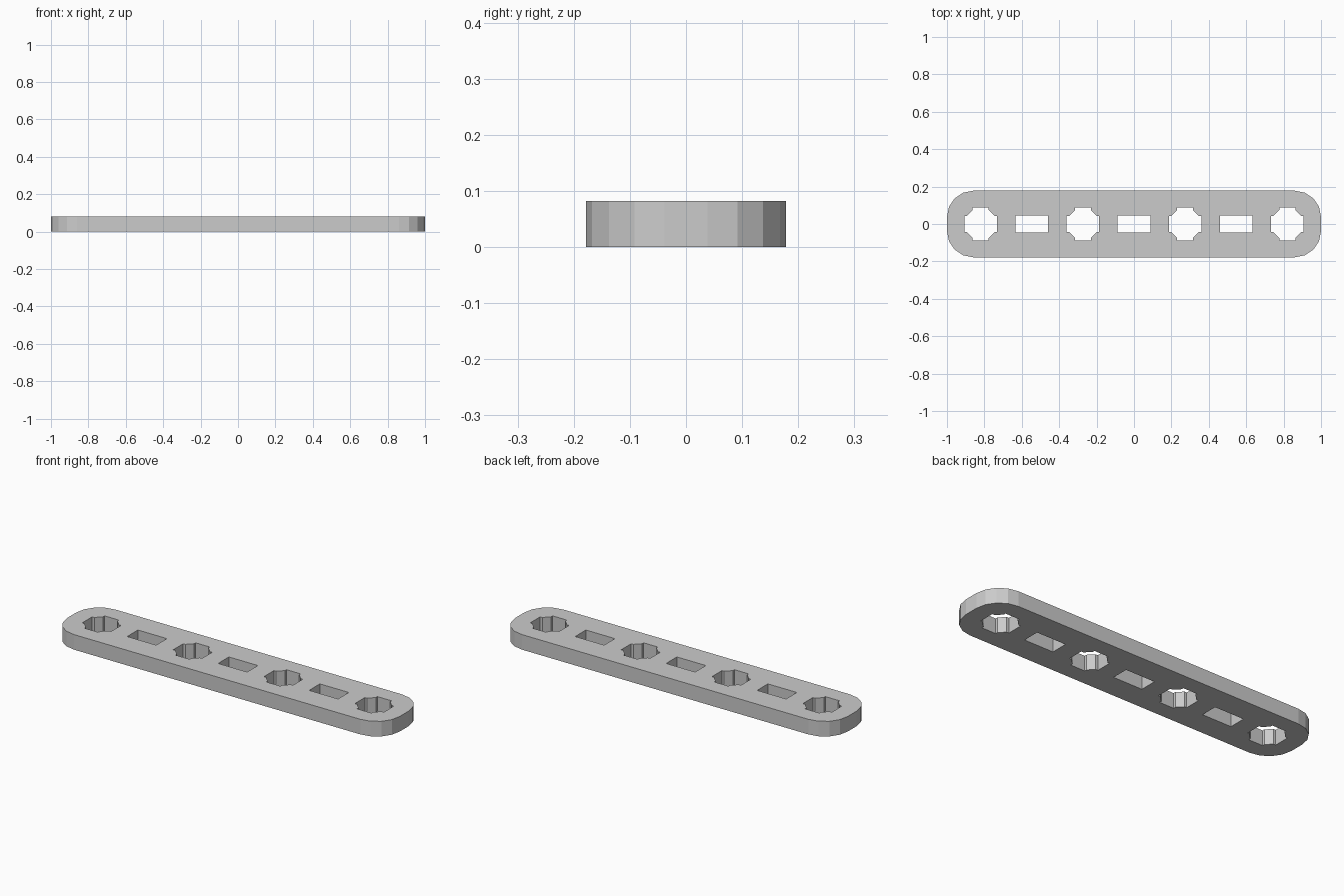
import bpy, bmesh
from math import sin, cos, pi

if "Cube" in bpy.data.objects:
    bpy.data.objects.remove(bpy.data.objects["Cube"])

HALF_LEN, HALF_WID, HEIGHT, RADIUS = 1.0, 0.178, 0.082, 0.14


def mirrored(quadrant):
    """Full outline from the points of the +x +y quadrant, counter-clockwise."""
    rev = quadrant[::-1]
    return (quadrant + [(-x, y) for x, y in rev]
            + [(-x, -y) for x, y in quadrant] + [(x, -y) for x, y in rev])


def shifted(outline, cx):
    return [(x + cx, y) for x, y in outline]


# Plate outline with four-sided rounded corners
corner = [(HALF_LEN - RADIUS + RADIUS * cos(i * pi / 8),
           HALF_WID - RADIUS + RADIUS * sin(i * pi / 8)) for i in range(5)]
loops = [mirrored(corner)]

# Notched octagonal holes
notched = mirrored([(0.087, 0.043), (0.074, 0.043), (0.043, 0.074), (0.043, 0.087)])
loops += [shifted(notched, x) for x in (-0.82, -0.273, 0.273, 0.82)]

# Rectangular slots between them
slot = mirrored([(0.087, 0.046)])
loops += [shifted(slot, x) for x in (-0.547, 0, 0.547)]

# Fill the outline with its holes, then extrude upward
bm = bmesh.new()
edges = []
for loop in loops:
    vs = [bm.verts.new((x, y, 0)) for x, y in loop]
    edges += [bm.edges.new((a, b)) for a, b in zip(vs, vs[1:] + vs[:1])]
bmesh.ops.triangle_fill(bm, use_beauty=True, use_dissolve=False, edges=edges,
                        normal=(0, 0, 1))
ext = bmesh.ops.extrude_face_region(bm, geom=bm.faces[:], use_keep_orig=True)
top = [g for g in ext["geom"] if isinstance(g, bmesh.types.BMVert)]
bmesh.ops.translate(bm, verts=top, vec=(0, 0, HEIGHT))
bmesh.ops.recalc_face_normals(bm, faces=bm.faces[:])

mesh = bpy.data.meshes.new("perforated_plate")
bm.to_mesh(mesh)
bm.free()
plate = bpy.data.objects.new("perforated_plate", mesh)
bpy.context.collection.objects.link(plate)
